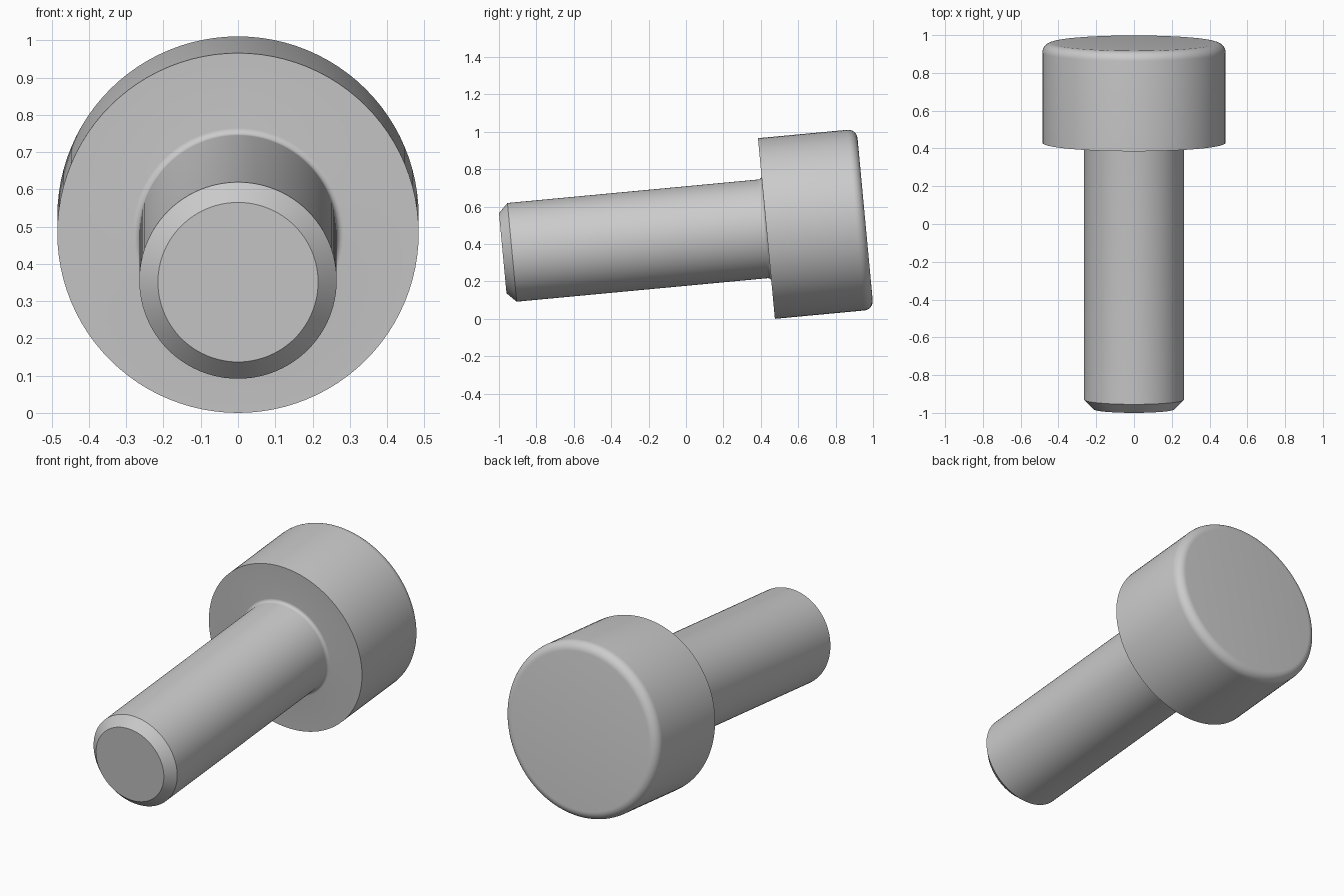
import bpy
import bmesh
import math
from mathutils import Matrix

cube = bpy.data.objects.get("Cube")
if cube:
    bpy.data.objects.remove(cube, do_unlink=True)

SEGMENTS = 96
TILT = math.radians(5.35)
HEAD_R, HEAD_LEN = 0.485, 0.53
SHAFT_R, SHAFT_LEN = 0.265, 1.416
CHAMFER, ROUND, FILLET = 0.05, 0.05, 0.018

steel = bpy.data.materials.new("plain_grey_metal")
steel.use_nodes = True
colour = (0.6, 0.6, 0.6, 1)
steel.diffuse_color = colour
bsdf = next(n for n in steel.node_tree.nodes if n.type == "BSDF_PRINCIPLED")
bsdf.inputs["Base Color"].default_value = colour


def arc(cr, ca, radius, start, end, steps=8):
    """Points (radius, axial position) along a quarter round."""
    angles = [math.radians(start + (end - start) * i / steps) for i in range(steps + 1)]
    return [(cr + radius * math.cos(a), ca + radius * math.sin(a)) for a in angles]


# Half profile from tip to head end, as (radius, position along the axis)
profile = [(SHAFT_R - CHAMFER, -SHAFT_LEN), (SHAFT_R, CHAMFER - SHAFT_LEN)]
profile += arc(SHAFT_R + FILLET, -FILLET, FILLET, 180, 90)
profile += [(HEAD_R, 0)]
profile += arc(HEAD_R - ROUND, HEAD_LEN - ROUND, ROUND, 0, 90)

# Turn the profile about the y axis and cap both ends
bm = bmesh.new()
rings = []
for r, y in profile:
    angles = [math.tau * i / SEGMENTS for i in range(SEGMENTS)]
    rings.append([bm.verts.new((r * math.cos(a), y, r * math.sin(a))) for a in angles])
for low, high in zip(rings, rings[1:]):
    for i in range(SEGMENTS):
        j = (i + 1) % SEGMENTS
        bm.faces.new((low[i], low[j], high[j], high[i]))
bm.faces.new(rings[0])
bm.faces.new(rings[-1])
bmesh.ops.recalc_face_normals(bm, faces=bm.faces)

# Lean the bolt so the head rests on the ground
bm.transform(Matrix.Translation((0, 0.43, HEAD_R * math.cos(TILT)))
             @ Matrix.Rotation(TILT, 4, "X"))

mesh = bpy.data.meshes.new("bolt")
bm.to_mesh(mesh)
bm.free()
mesh.materials.append(steel)
bolt = bpy.data.objects.new("bolt", mesh)
bpy.context.collection.objects.link(bolt)

bpy.ops.object.select_all(action="DESELECT")
bolt.select_set(True)
bpy.context.view_layer.objects.active = bolt
bpy.ops.object.shade_smooth_by_angle(angle=math.radians(30))
